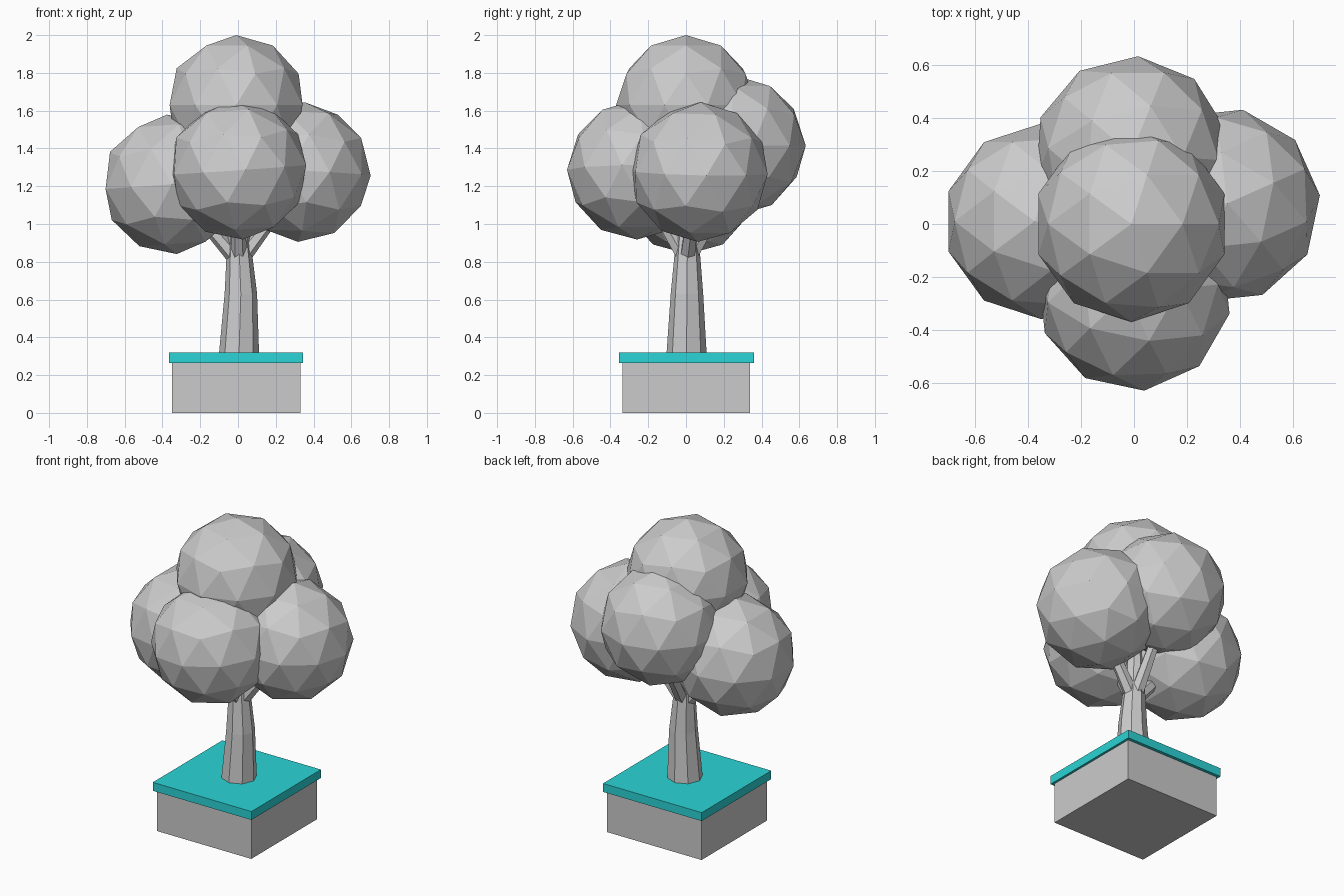
import bpy, bmesh
from math import radians, cos, sin, tau
from mathutils import Vector

cube = bpy.data.objects.get("Cube")
if cube:
    bpy.data.objects.remove(cube, do_unlink=True)


def material(name, color):
    m = bpy.data.materials.new(name)
    m.use_nodes = True
    m.diffuse_color = color
    m.node_tree.nodes["Principled BSDF"].inputs["Base Color"].default_value = color
    return m


grey = material("plain grey", (0.6, 0.6, 0.6, 1))
turquoise = material("turquoise", (0.025, 0.66, 0.67, 1))


def add_object(name, bm, mat):
    bmesh.ops.recalc_face_normals(bm, faces=bm.faces)
    mesh = bpy.data.meshes.new(name)
    bm.to_mesh(mesh)
    bm.free()
    mesh.materials.append(mat)
    obj = bpy.data.objects.new(name, mesh)
    bpy.context.collection.objects.link(obj)
    return obj


def box(name, low, high, mat):
    bm = bmesh.new()
    low, high = Vector(low), Vector(high)
    bmesh.ops.create_cube(bm, size=1)
    bmesh.ops.scale(bm, vec=high - low, verts=bm.verts)
    bmesh.ops.translate(bm, vec=(low + high) / 2, verts=bm.verts)
    return add_object(name, bm, mat)


def limb(name, stations, sides, mat):
    """Loft rings of (centre, radius) and cap both ends."""
    axis = Vector(stations[-1][0]) - Vector(stations[0][0])
    turn = Vector((0, 0, 1)).rotation_difference(axis)
    bm = bmesh.new()
    rings = []
    for centre, r in stations:
        ring = [Vector((r * cos(tau * i / sides), r * sin(tau * i / sides), 0))
                for i in range(sides)]
        rings.append([bm.verts.new(Vector(centre) + turn @ p) for p in ring])
    for a, b in zip(rings, rings[1:]):
        for i in range(sides):
            j = (i + 1) % sides
            bm.faces.new((a[i], a[j], b[j], b[i]))
    bm.faces.new(rings[0])
    bm.faces.new(rings[-1])
    return add_object(name, bm, mat)


def foliage(name, centre, tilt, spin):
    bm = bmesh.new()
    bmesh.ops.create_icosphere(bm, subdivisions=2, radius=0.37)
    obj = add_object(name, bm, grey)
    obj.location = centre
    obj.rotation_euler = (0, radians(tilt), radians(spin))


# Planter and its overhanging rim
box("planter_box", (-0.35, -0.335, 0), (0.33, 0.34, 0.265), grey)
box("planter_rim", (-0.365, -0.355, 0.265), (0.345, 0.36, 0.32), turquoise)

# Trunk, slightly bowed
limb("trunk", [((0.005, 0.003, 0.3), 0.107), ((0.015, 0.005, 0.63), 0.086),
               ((0.003, 0.008, 0.95), 0.058), ((0, 0.008, 1.2), 0.045)], 8, grey)

# Branches reaching into each foliage clump
for side, tip in (("left", (0.27, 0.05, 1.15)), ("right", (-0.27, 0, 1.12)),
                  ("front", (0, -0.2, 1.15)), ("back", (0, 0.24, 1.2))):
    root = Vector((0.005, 0.005, 0.8))
    limb(side + "_branch", [(root, 0.045), (Vector(tip), 0.03)], 6, grey)

# Foliage clumps
foliage("top_foliage", (-0.01, 0, 1.63), 0, 0)
foliage("front_foliage", (0, -0.262, 1.287), -4, 6)
foliage("back_foliage", (-0.01, 0.265, 1.415), 0, -4)
foliage("left_foliage", (0.335, 0.07, 1.275), 3, 24)
foliage("right_foliage", (-0.35, 0.01, 1.21), -4, 0)
